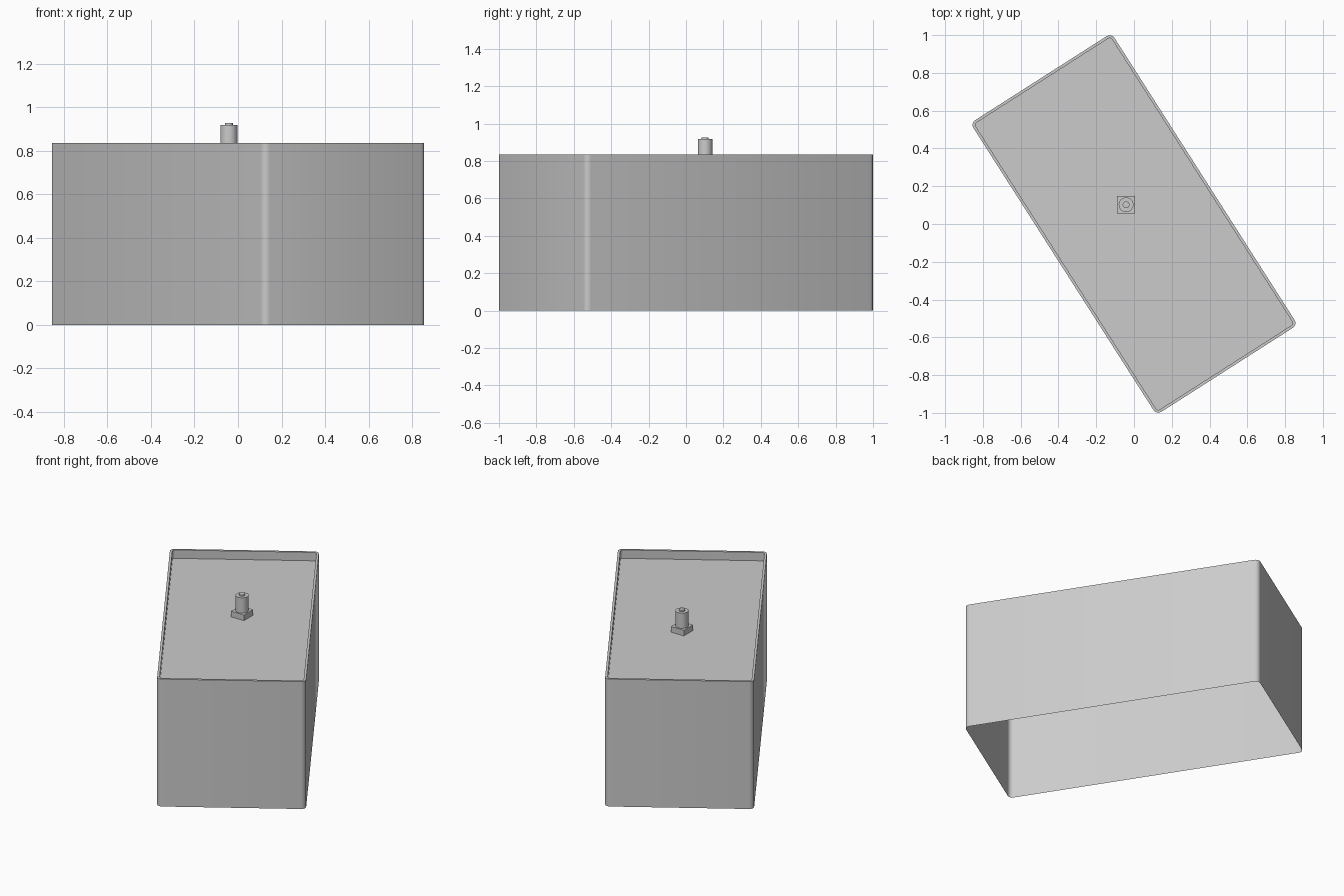
import bpy, bmesh, math
from mathutils import Vector

cube = bpy.data.objects.get("Cube")
if cube:
    bpy.data.objects.remove(cube, do_unlink=True)

HALF_W, HALF_L = 0.443, 0.916      # outer half sizes of the box
CORNER = 0.03                      # outer corner radius
RIM_THICK = 0.015
LID_Z, TOP_Z = 0.78, 0.835
TURN = math.radians(32.56)         # box is turned about z
POST = Vector((-0.042, 0.102))

grey = bpy.data.materials.new("light_grey")
grey.use_nodes = True
colour = (0.6, 0.6, 0.6, 1)
grey.diffuse_color = colour
grey.node_tree.nodes["Principled BSDF"].inputs["Base Color"].default_value = colour


def outline(inset=0.0, steps=4):
    """Counter-clockwise rounded rectangle, shrunk by inset."""
    r = CORNER - inset
    cx, cy = HALF_W - CORNER, HALF_L - CORNER
    points = []
    for k, (sx, sy) in enumerate([(1, 1), (-1, 1), (-1, -1), (1, -1)]):
        for i in range(steps + 1):
            a = (k + i / steps) * math.pi / 2
            points.append((sx * cx + r * math.cos(a), sy * cy + r * math.sin(a)))
    return points


def ring(bm, points, z):
    return [bm.verts.new((x, y, z)) for x, y in points]


def bridge(bm, low, high):
    n = len(low)
    for i in range(n):
        j = (i + 1) % n
        bm.faces.new((low[i], low[j], high[j], high[i]))


def finish(bm, name, turn=0.0):
    mesh = bpy.data.meshes.new(name)
    bm.to_mesh(mesh)
    bm.free()
    mesh.materials.append(grey)
    obj = bpy.data.objects.new(name, mesh)
    bpy.context.collection.objects.link(obj)
    obj.rotation_euler.z = turn
    bpy.ops.object.select_all(action="DESELECT")
    obj.select_set(True)
    bpy.context.view_layer.objects.active = obj
    bpy.ops.object.shade_smooth_by_angle(angle=math.radians(30))
    return obj


def disc(radius, sides):
    return [(POST.x + radius * math.cos(math.tau * i / sides),
             POST.y + radius * math.sin(math.tau * i / sides)) for i in range(sides)]


def stack(name, levels):
    """Closed solid through matching (points, z) sections."""
    bm = bmesh.new()
    rings = [ring(bm, p, z) for p, z in levels]
    for low, high in zip(rings, rings[1:]):
        bridge(bm, low, high)
    bm.faces.new(rings[0][::-1])
    bm.faces.new(rings[-1])
    return finish(bm, name)


# Thin shell, open underneath, closed by the recessed lid
bm = bmesh.new()
bottom = ring(bm, outline(), 0)
top = ring(bm, outline(), LID_Z)
bridge(bm, bottom, top)
bm.faces.new(top)
finish(bm, "box_shell", TURN)

# Raised rim around the lid
bm = bmesh.new()
outer_low = ring(bm, outline(), LID_Z)
outer_high = ring(bm, outline(), TOP_Z)
inner_high = ring(bm, outline(RIM_THICK), TOP_Z)
inner_low = ring(bm, outline(RIM_THICK), LID_Z)
bridge(bm, outer_low, outer_high)
bridge(bm, outer_high, inner_high)
bridge(bm, inner_high, inner_low)
finish(bm, "lid_rim", TURN)

# Square foot, post and small tip on the lid
h = 0.047
square = [(POST.x + sx * h, POST.y + sy * h) for sx, sy in [(-1, -1), (1, -1), (1, 1), (-1, 1)]]
stack("post_foot", [(square, LID_Z), (square, 0.817)])
stack("post", [(disc(0.039, 32), 0.817), (disc(0.039, 32), 0.917)])
stack("post_tip", [(disc(0.018, 24), 0.917), (disc(0.018, 24), 0.926)])
